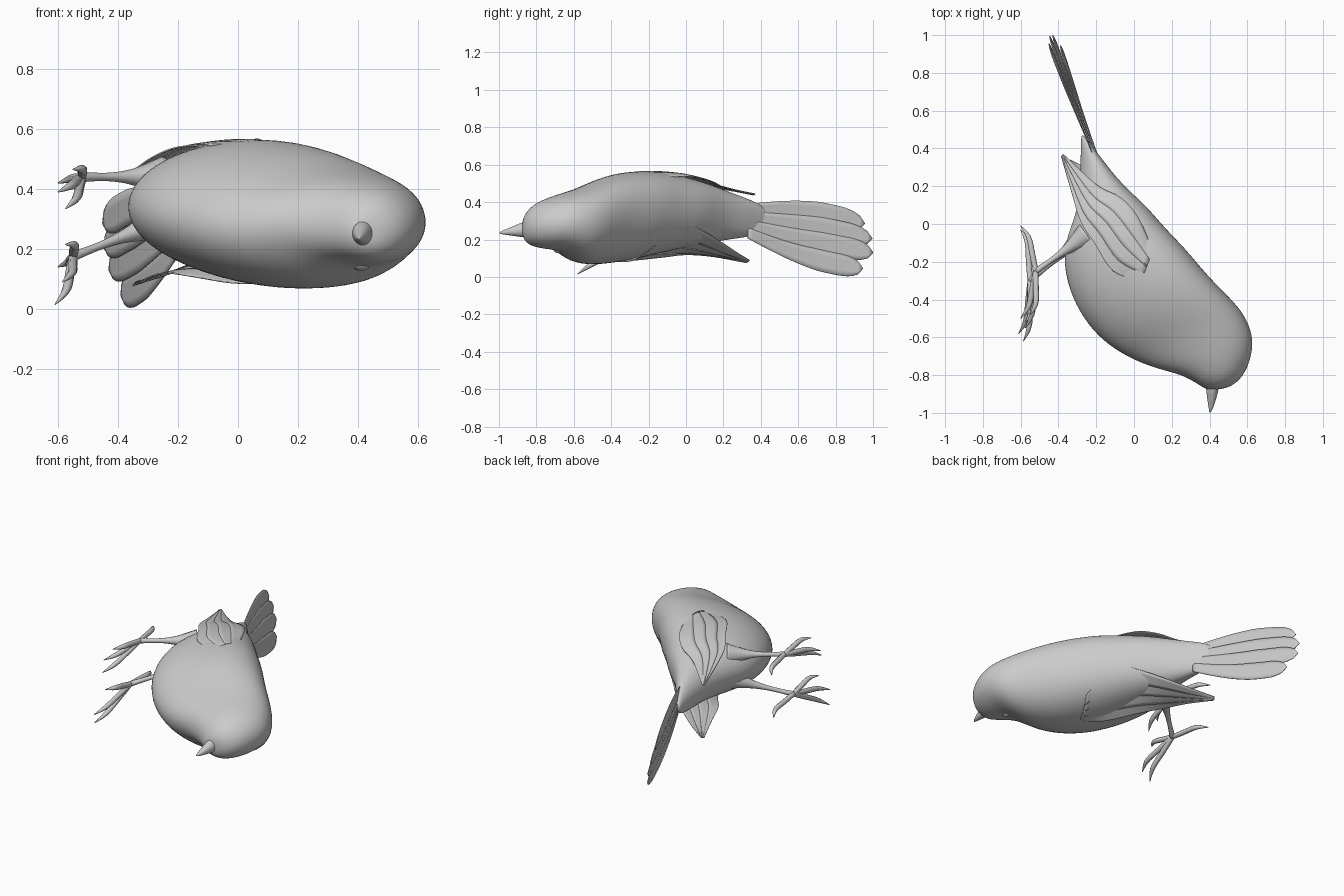
import bpy, bmesh, math
from mathutils import Vector

cube = bpy.data.objects.get("Cube")
if cube:
    bpy.data.objects.remove(cube, do_unlink=True)

grey = bpy.data.materials.new("plain_grey")
grey.use_nodes = True
grey.diffuse_color = (0.6, 0.6, 0.6, 1)
grey.node_tree.nodes["Principled BSDF"].inputs["Base Color"].default_value = (0.6, 0.6, 0.6, 1)


def finish(bm, name, subdiv=0, thick=0):
    bmesh.ops.recalc_face_normals(bm, faces=bm.faces)
    for f in bm.faces:
        f.smooth = True
    mesh = bpy.data.meshes.new(name)
    bm.to_mesh(mesh)
    bm.free()
    mesh.materials.append(grey)
    ob = bpy.data.objects.new(name, mesh)
    bpy.context.collection.objects.link(ob)
    if thick:
        m = ob.modifiers.new("thickness", "SOLIDIFY")
        m.thickness, m.offset = thick, 0
    if subdiv:
        m = ob.modifiers.new("smooth", "SUBSURF")
        m.levels = m.render_levels = subdiv


def skin(bm, rows, closed):
    """Join rows of points with quads; closed rows get end caps."""
    vs = [[bm.verts.new(p) for p in row] for row in rows]
    n = len(vs[0])
    for a, b in zip(vs, vs[1:]):
        for i in range(n if closed else n - 1):
            j = (i + 1) % n
            bm.faces.new((a[i], a[j], b[j], b[i]))
    if closed:
        bm.faces.new(vs[0])
        bm.faces.new(vs[-1])


def ring(centre, u, v, n=16, egg=0):
    """Oval ring, widened towards u by egg."""
    angles = [2 * math.pi * i / n for i in range(n)]
    return [centre + u * (math.cos(a) + egg * math.sin(a) ** 2) + v * math.sin(a)
            for a in angles]


def spline(pts, t):
    """Smooth curve through the points, t from 0 to 1."""
    p = [Vector(q) for q in pts]
    s = t * (len(p) - 1)
    i = min(int(s), len(p) - 2)
    f = s - i
    a, b, c, d = p[max(i - 1, 0)], p[i], p[i + 1], p[min(i + 2, len(p) - 1)]
    return 0.5 * (2 * b + (c - a) * f + (2 * a - 5 * b + 4 * c - d) * f ** 2
                  + (3 * b - a - 3 * c + d) * f ** 3)


# Body and head: back x, y, belly x, y, centre height, half width
sections = [
    (.47, -.875, .39, -.88, .26, .04), (.535, -.85, .35, -.855, .265, .085),
    (.59, -.79, .31, -.83, .275, .115), (.625, -.69, .24, -.795, .285, .137),
    (.63, -.59, .13, -.77, .295, .152), (.58, -.47, .0, -.725, .28, .2),
    (.48, -.37, -.14, -.645, .30, .235), (.38, -.27, -.25, -.535, .317, .247),
    (.275, -.14, -.33, -.40, .328, .238), (.165, -.03, -.375, -.24, .335, .212),
    (.075, .08, -.37, -.10, .335, .183), (-.02, .165, -.31, .04, .328, .155),
    (-.1, .25, -.285, .18, .32, .125), (-.16, .33, -.285, .32, .31, .1),
    (-.21, .39, -.28, .42, .30, .075), (-.25, .45, -.28, .485, .29, .02),
]
bm = bmesh.new()
rows = []
for k, (bx, by, fx, fy, z, hw) in enumerate(sections):
    lean = min(max((k - 3) / 4, 0), 1)
    back, belly = Vector((bx, by, z)), Vector((fx, fy, z))
    side = Vector((-.05 * lean, .25 * lean, 1)) * hw
    rows.append(ring((back + belly) / 2, (back - belly) * .51, side * 1.025,
                     egg=.22 * min(max((k - 2) / 3, 0), 1)))
skin(bm, rows, True)
finish(bm, "body", 2)

# Beak
bm = bmesh.new()
skin(bm, [ring(Vector((x, y, z)), Vector((rx, 0, 0)), Vector((0, 0, rz)), 12)
          for x, y, z, rx, rz in [(.42, -.82, .255, .042, .05), (.415, -.87, .253, .036, .043),
                                  (.412, -.92, .246, .026, .028), (.408, -.97, .239, .014, .014),
                                  (.402, -1, .235, .003, .003)]], True)
finish(bm, "beak", 1)

# Eyes
for name, z in (("left_eye", .404), ("right_eye", .162)):
    bm = bmesh.new()
    bmesh.ops.create_uvsphere(bm, u_segments=20, v_segments=12, radius=.035)
    bmesh.ops.translate(bm, verts=bm.verts, vec=(.41, -.68, z))
    finish(bm, name)


# Wings: overlapping feather strips between a back edge and a belly edge
def wing(name, back, belly, out, strips=4, n=20):
    bm = bmesh.new()
    for s in range(strips):
        rows = []
        for i in range(n + 1):
            t = i / n
            a, b = spline(back, t), spline(belly, t)
            row = []
            for j in range(5):
                v = min((s + 1.2 * j / 4) / strips, 1)
                p = a.lerp(b, v)
                p.z += out * (.025 * math.sin(math.pi * v) * (1 - t) + .005 * t * j / 4)
                row.append(p)
            rows.append(row)
        skin(bm, rows, False)
    finish(bm, name, thick=.005)


wing("left_wing",
     [(.1, -.14, .535), (.02, .04, .535), (-.07, .14, .51), (-.18, .195, .482),
      (-.29, .29, .455), (-.375, .37, .44)],
     [(.04, -.3, .545), (-.11, -.25, .545), (-.21, -.1, .535), (-.285, .02, .503),
      (-.34, .2, .465), (-.385, .36, .437)], 1)
wing("right_wing",
     [(.2, -.2, .14), (.13, -.01, .28), (.04, .08, .25), (-.08, .19, .185),
      (-.22, .28, .125), (-.34, .34, .09)],
     [(.1, -.38, .085), (-.02, -.3, .088), (-.14, -.12, .108), (-.23, 0, .122),
      (-.29, .15, .112), (-.35, .32, .08)], -1)

# Tail: a fan of rounded feathers
tips = [(.945, .045), (1.0, .13), (.995, .205), (.955, .285)]
for k, (ty, tz) in enumerate(tips):
    bm = bmesh.new()
    rows = []
    for i in range(25):
        t = i / 24
        y = .33 + (ty - .33) * t
        base = .235 + .042 * k
        zc = base + (tz - base) * t + (k - 1.5) * .02 * math.sin(math.pi * t)
        w = .058 * (.5 + .5 * min(t / .6, 1))
        if t > .8:
            w *= math.sqrt(max(1 - ((t - .8) / .2) ** 2, .002))
        row = []
        for j in range(5):
            z = zc + w * (j / 2 - 1)
            x = -.19 - (y - .33) * .37 - (z - .16) * .15 * t - .007 * (k - 1.5)
            row.append((x, y, z))
        rows.append(row)
    skin(bm, rows, False)
    finish(bm, f"tail_feather_{k + 1}", thick=.005)


# Legs and clawed toes as tapering tubes
def limb(name, pts, radii, n=16):
    bm = bmesh.new()
    rows = []
    for i in range(n + 1):
        t = i / n
        c = spline(pts, t)
        d = (spline(pts, min(t + .02, 1)) - spline(pts, max(t - .02, 0))).normalized()
        u = d.cross(Vector((.3, .2, .9))).normalized()
        r = spline([(q, 0, 0) for q in radii], t).x
        rows.append(ring(c, u * r, d.cross(u) * r, 8))
    skin(bm, rows, True)
    finish(bm, name)


def foot(side, hip, ankle, toe_tips):
    hip, ankle = Vector(hip), Vector(ankle)
    limb(side + "_leg", [hip + (hip - ankle) * .6, hip, hip.lerp(ankle, .5), ankle],
         [.07, .028, .014, .017])
    for k, tip in enumerate(toe_tips):
        tip = Vector(tip)
        arch = Vector((.022, 0, .008))
        limb(f"{side}_toe_{k + 1}",
             [ankle, ankle.lerp(tip, .35) + arch * .5, ankle.lerp(tip, .75) + arch, tip],
             [.015, .016, .014, .002])


foot("left", (-.35, -.13, .44), (-.52, -.25, .44),
     [(-.60, -.50, .39), (-.575, -.55, .335), (-.55, -.48, .465), (-.60, -.01, .42)])
foot("right", (-.36, -.14, .25), (-.55, -.30, .175),
     [(-.61, -.58, .015), (-.585, -.62, .09), (-.575, -.52, .215), (-.60, -.03, .14)])
